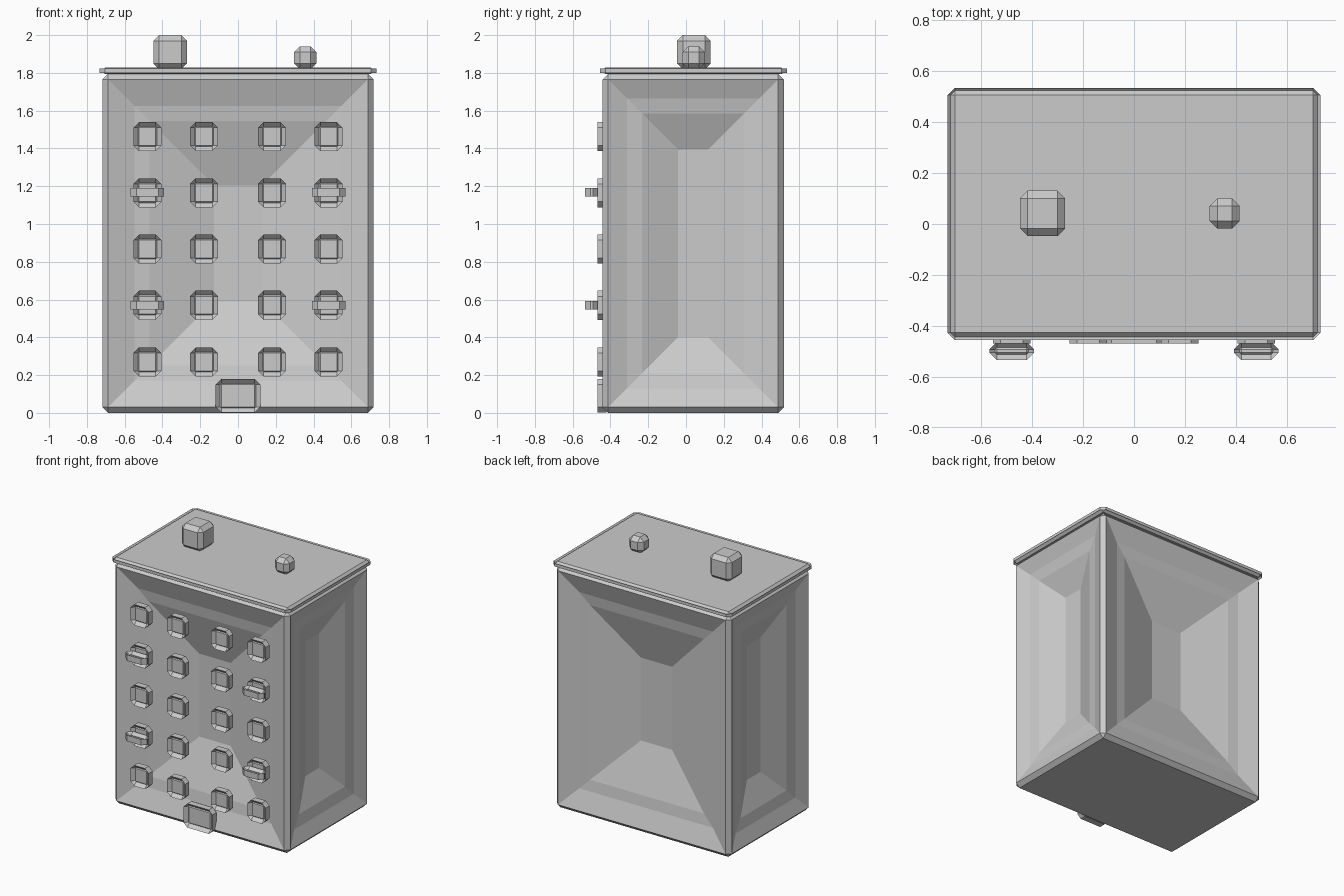
import bpy, bmesh
from mathutils import Vector

if "Cube" in bpy.data.objects:
    bpy.data.objects.remove(bpy.data.objects["Cube"])

grey = bpy.data.materials.new("mid_grey")
grey.diffuse_color = (0.6, 0.6, 0.6, 1)
grey.use_nodes = True
grey.node_tree.nodes["Principled BSDF"].inputs["Base Color"].default_value = grey.diffuse_color


def block(name, lo, hi, bevel, dish=None):
    """Bevelled box; wide bevels on thin boxes cross over and form a sunken frame."""
    lo, hi = Vector(lo), Vector(hi)
    bm = bmesh.new()
    bmesh.ops.create_cube(bm, size=1)
    for v in bm.verts:
        v.co = [(lo[i] + hi[i]) / 2 + v.co[i] * (hi[i] - lo[i]) for i in range(3)]
    bmesh.ops.bevel(bm, geom=bm.edges[:], offset=bevel, offset_type='OFFSET',
                    segments=1, profile=0.5, affect='EDGES', clamp_overlap=False)
    if dish:
        bm.normal_update()
        dish(bm)
    me = bpy.data.meshes.new(name)
    bm.to_mesh(me)
    bm.free()
    me.materials.append(grey)
    ob = bpy.data.objects.new(name, me)
    bpy.context.collection.objects.link(ob)
    return ob


def sink_walls(bm):
    """Push each of the four walls inward in three nested steps."""
    walls = [f for f in bm.faces if f.calc_area() > 0.5 and abs(f.normal.z) < 0.1]
    for f in walls:
        wide = abs(f.normal.y) > 0.5
        steps = ([(0.14, 0.05), (0.08, 0.012), (0.34, 0.11)] if wide
                 else [(0.10, 0.04), (0.08, 0.016), (0.19, 0.08)])
        for inset, depth in steps:
            bmesh.ops.inset_individual(bm, faces=[f], thickness=inset,
                                       depth=-depth, use_even_offset=True)


# Building shell with dished walls
block("building_body", (-0.718, -0.442, 0.0), (0.718, 0.518, 1.795), 0.03, sink_walls)

# Roof slab and rooftop units
block("roof_slab", (-0.732, -0.456, 1.793), (0.732, 0.535, 1.828), 0.029)
block("large_roof_unit", (-0.448, -0.047, 1.82), (-0.27, 0.131, 2.0), 0.03)
block("small_roof_unit", (0.297, -0.018, 1.82), (0.415, 0.1, 1.94), 0.03)

# Windows, five rows of four: thin panes whose bevels cross into deep frames
for row, z in enumerate((0.27, 0.57, 0.867, 1.165, 1.463)):
    for col, x in enumerate((-0.48, -0.18, 0.18, 0.48)):
        block(f"window_{row}_{col}", (x - 0.074, -0.451, z - 0.077),
              (x + 0.074, -0.439, z + 0.077), 0.03)

# Balconies on the outer windows of two rows
for z in (0.57, 1.167):
    for side in (-1, 1):
        x = side * 0.48
        block(f"balcony_{'left' if side < 0 else 'right'}_{z:.1f}",
              (x - 0.088, -0.535, z - 0.0075), (x + 0.088, -0.462, z + 0.0075), 0.03)

# Entrance door
block("door", (-0.118, -0.451, 0.002), (0.118, -0.439, 0.18), 0.03)
